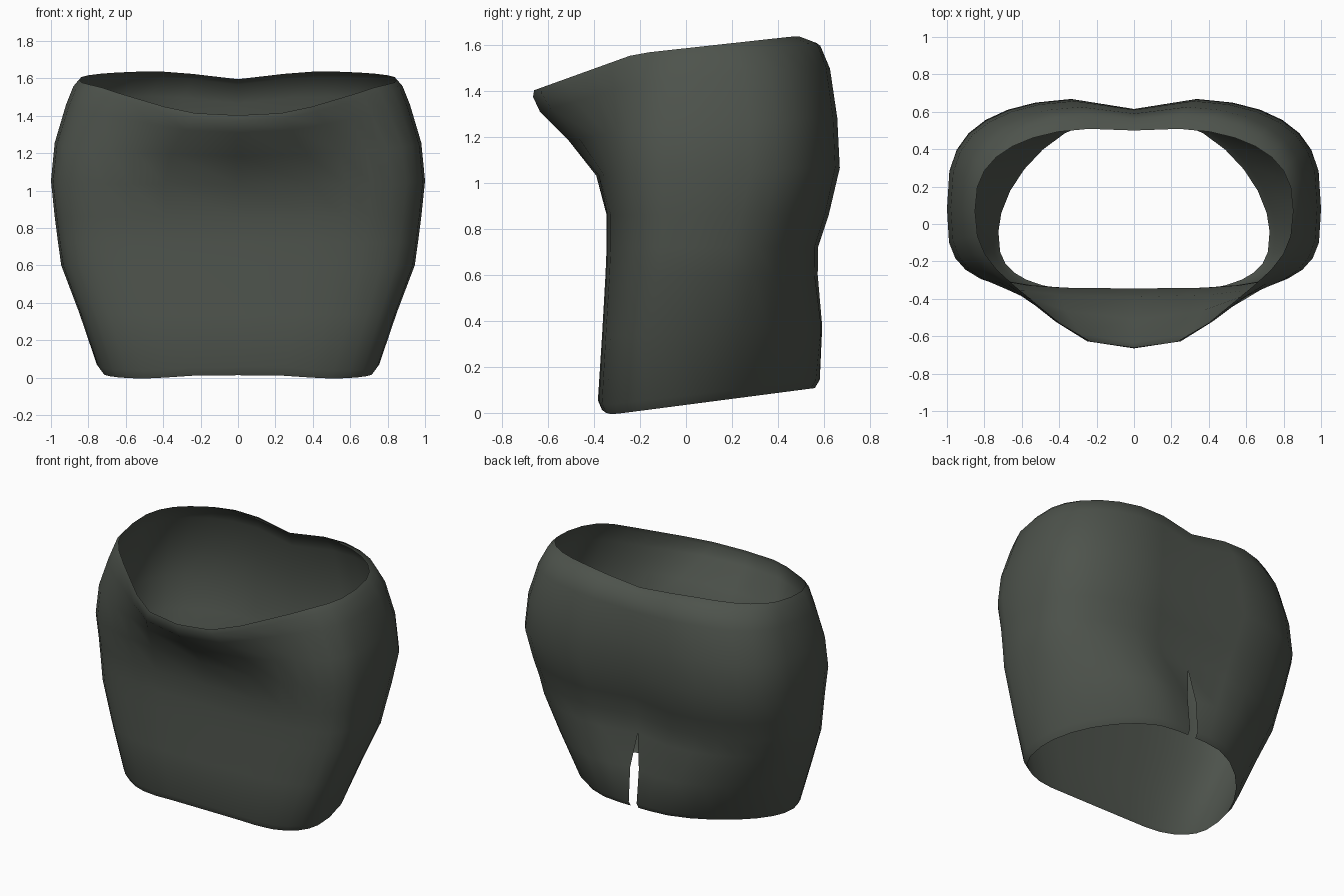
import bpy, bmesh
from math import sin, cos, exp, pi

if "Cube" in bpy.data.objects:
    bpy.data.objects.remove(bpy.data.objects["Cube"])

SIDES = 32

# height, half width, centre y, front y, front flare, back y, back cleft, front and back roundness, slit half gap
RINGS = [
    (.035, .725, -.04, -.365, 0, .61, .05, 3, 1.75, .03),
    (.075, .755, -.04, -.383, 0, .63, .05, 3, 1.8, .03),
    (.35, .85, -.02, -.365, 0, .64, .08, 3.3, 2.1, .033),
    (.6, .945, .02, -.35, 0, .595, .07, 3.3, 2.5, 0),
    (.72, .962, .04, -.345, 0, .59, .065, 3.4, 2.7, 0),
    (.86, .98, .06, -.345, 0, .635, .07, 3.5, 2.8, 0),
    (1.05, 1, .08, -.375, .015, .68, .065, 3.5, 3, 0),
    (1.25, .98, .09, -.39, .12, .67, .06, 3.3, 2.9, 0),
    (1.45, .92, .08, -.41, .225, .64, .05, 2.8, 2.8, 0),
    (1.55, .88, .07, -.42, .245, .6, .04, 2.6, 2.6, 0),
    (1.585, .85, .07, -.42, .24, .52, .02, 2.5, 2.6, 0),
]


def ring_point(ring, step):
    """Point on a rounded cross-section, counted from the back centre."""
    z, width, mid, front, flare, back, cleft, nf, nb, gap = ring
    a = 2 * pi * step / SIDES
    s, c = sin(a), cos(a)
    n = nb if c > 0 else nf
    x = width * abs(s) ** (2 / n) * (1 if s > 0 else -1)
    depth = abs(c) ** (2 / n)
    if c > 0:
        y = mid + (back - mid) * depth - cleft * exp(-(x / .2) ** 2)
    else:
        y = mid + (front - mid) * depth - flare * exp(-abs(x / .49) ** 3)
    if step in (0, SIDES):
        x = gap if step == 0 else -gap
    # hem and waistband slope from front to back
    k = min(1, max(0, (z - .9) / .68))
    low = max(0, 1 - z / .5)
    height = z + .14 * low * y + k * (.11 * y + .25 * min(0, y + .22))
    if c > 0:
        height -= .045 * k * exp(-(x / .25) ** 2)
    elif z < .1:
        height += .025 * exp(-(x / .4) ** 4)
    return x, y, height


# skirt shell, open at waist and hem, with a slit at the back
bm = bmesh.new()
grid = [[bm.verts.new(ring_point(r, i)) for i in range(SIDES + 1)] for r in RINGS]
for lower, upper in zip(grid, grid[1:]):
    for i in range(SIDES):
        bm.faces.new((lower[i], upper[i], upper[i + 1], lower[i + 1]))
bmesh.ops.remove_doubles(bm, verts=bm.verts[:], dist=.001)
for f in bm.faces:
    f.smooth = True
mesh = bpy.data.meshes.new("skirt")
bm.to_mesh(mesh)
bm.free()
skirt = bpy.data.objects.new("skirt", mesh)
bpy.context.collection.objects.link(skirt)

# cloth colour
cloth = bpy.data.materials.new("dark grey green cloth")
cloth.use_nodes = True
colour = (.075, .086, .072, 1)
cloth.diffuse_color = colour
cloth.node_tree.nodes["Principled BSDF"].inputs["Base Color"].default_value = colour
mesh.materials.append(cloth)
